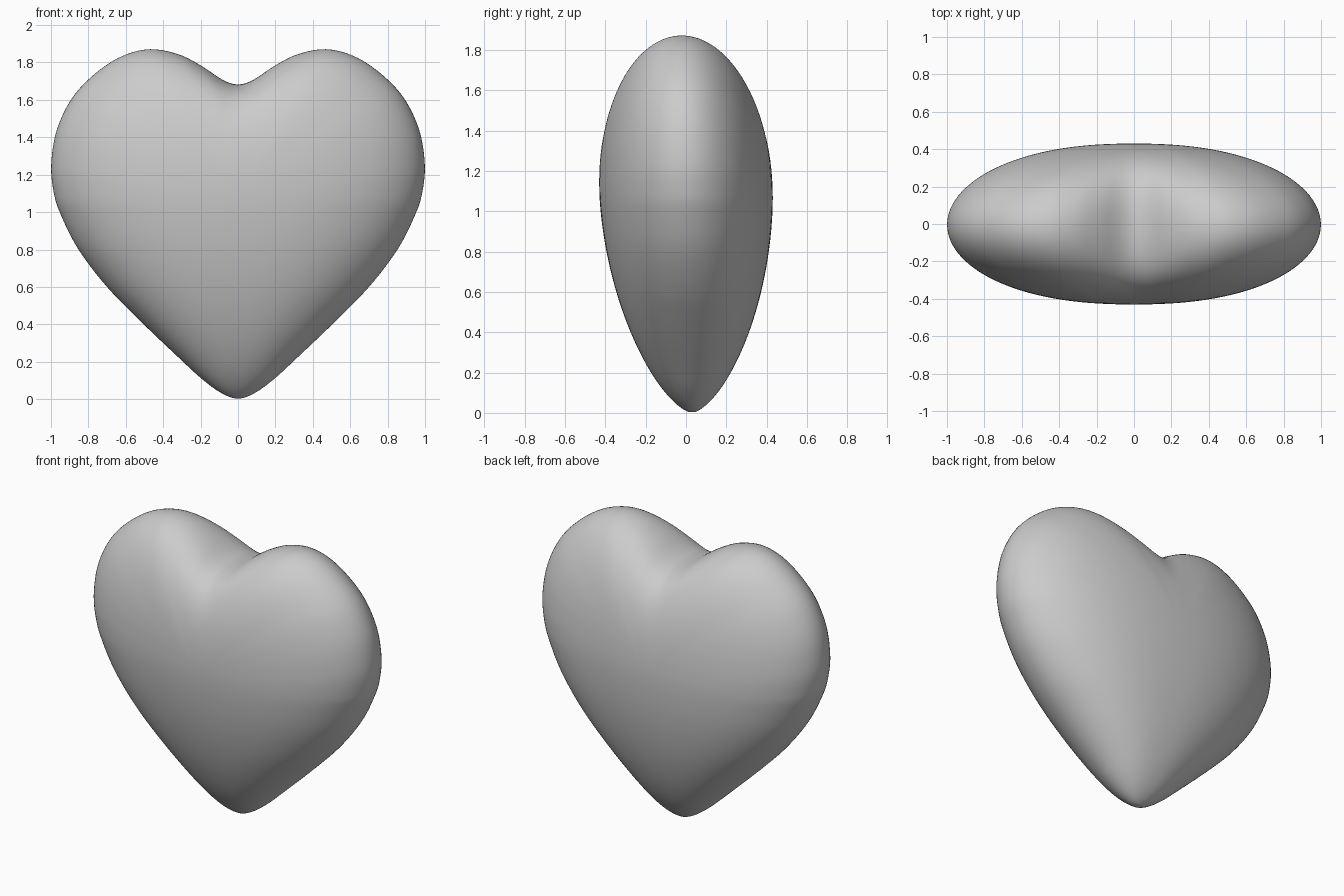
import bpy, bmesh
from math import sin, cos, pi

if "Cube" in bpy.data.objects:
    bpy.data.objects.remove(bpy.data.objects["Cube"])

MID = 1.1      # height of the thickest level
DEPTH = 0.43   # half thickness there
STEPS, ARC = 8, 64

# Right half of the front outline, tip to cleft (x, z)
half = [(0, 0.003), (0.085, 0.03), (0.19, 0.105), (0.31, 0.215), (0.52, 0.415), (0.71, 0.61),
        (0.86, 0.81), (0.95, 0.99), (0.985, 1.1), (1.0, 1.25), (0.97, 1.44),
        (0.885, 1.615), (0.76, 1.745), (0.62, 1.835), (0.47, 1.872), (0.32, 1.845),
        (0.2, 1.785), (0.1, 1.718), (0.045, 1.691), (0, 1.683)]


def smooth_path(pts):
    # Catmull-Rom through the points, mirrored at both ends on x = 0
    ext = [(-pts[1][0], pts[1][1])] + pts + [(-pts[-2][0], pts[-2][1])]
    out = []
    for a, b, c, d in zip(ext, ext[1:], ext[2:], ext[3:]):
        for k in range(STEPS):
            t = k / STEPS
            out.append(tuple(0.5 * (2 * q + (r - p) * t + (2 * p - 5 * q + 4 * r - s) * t * t
                                    + (3 * q - p - 3 * r + s) * t ** 3)
                             for p, q, r, s in zip(a, b, c, d)))
    return out + [pts[-1]]


def surface_point(x, z, t, side):
    # Arc from the front spine (t = 0) over the rim to the back spine (t = pi)
    s = min(1.0, sin(t))
    if z < MID:      # lower body: level oval slices
        w = (MID - z) / MID
        thick = DEPTH * max(0, 1 - w ** 1.8) ** 0.65
        p, pz = 2.3, z
    else:            # lobes: arcs fanned out from the middle, cleft fading inwards
        thick = DEPTH
        rise = (z - MID) / 0.77
        p = 2.3 - 0.3 * min(1, rise)
        full = 1.872 if x < 0.47 else z
        pz = MID + s * (full + (z - full) * s ** 2 - MID)
    y = thick * max(0, 1 - s ** p) ** 0.5
    y = -y if cos(t) > 0 else y
    return (side * x * s, y - 0.027 * (pz - MID), pz)


# Heart body
bm = bmesh.new()
outline = smooth_path(half)
for side in (1, -1):
    rows = [[bm.verts.new(surface_point(max(0, x), z, pi * j / ARC, side))
             for j in range(ARC + 1)] for x, z in outline]
    for r0, r1 in zip(rows, rows[1:]):
        for j in range(ARC):
            bm.faces.new((r0[j], r0[j + 1], r1[j + 1], r1[j]))
bmesh.ops.remove_doubles(bm, verts=bm.verts, dist=0.0004)
bmesh.ops.dissolve_degenerate(bm, edges=bm.edges, dist=0.0002)
bmesh.ops.recalc_face_normals(bm, faces=bm.faces)
for v in range(3):   # soften the joins between slices and lobes
    bmesh.ops.smooth_vert(bm, verts=bm.verts, factor=0.5, use_axis_x=True,
                          use_axis_y=True, use_axis_z=True)
for f in bm.faces:
    f.smooth = True
mesh = bpy.data.meshes.new("heart")
bm.to_mesh(mesh)
bm.free()
heart = bpy.data.objects.new("heart", mesh)
bpy.context.collection.objects.link(heart)
